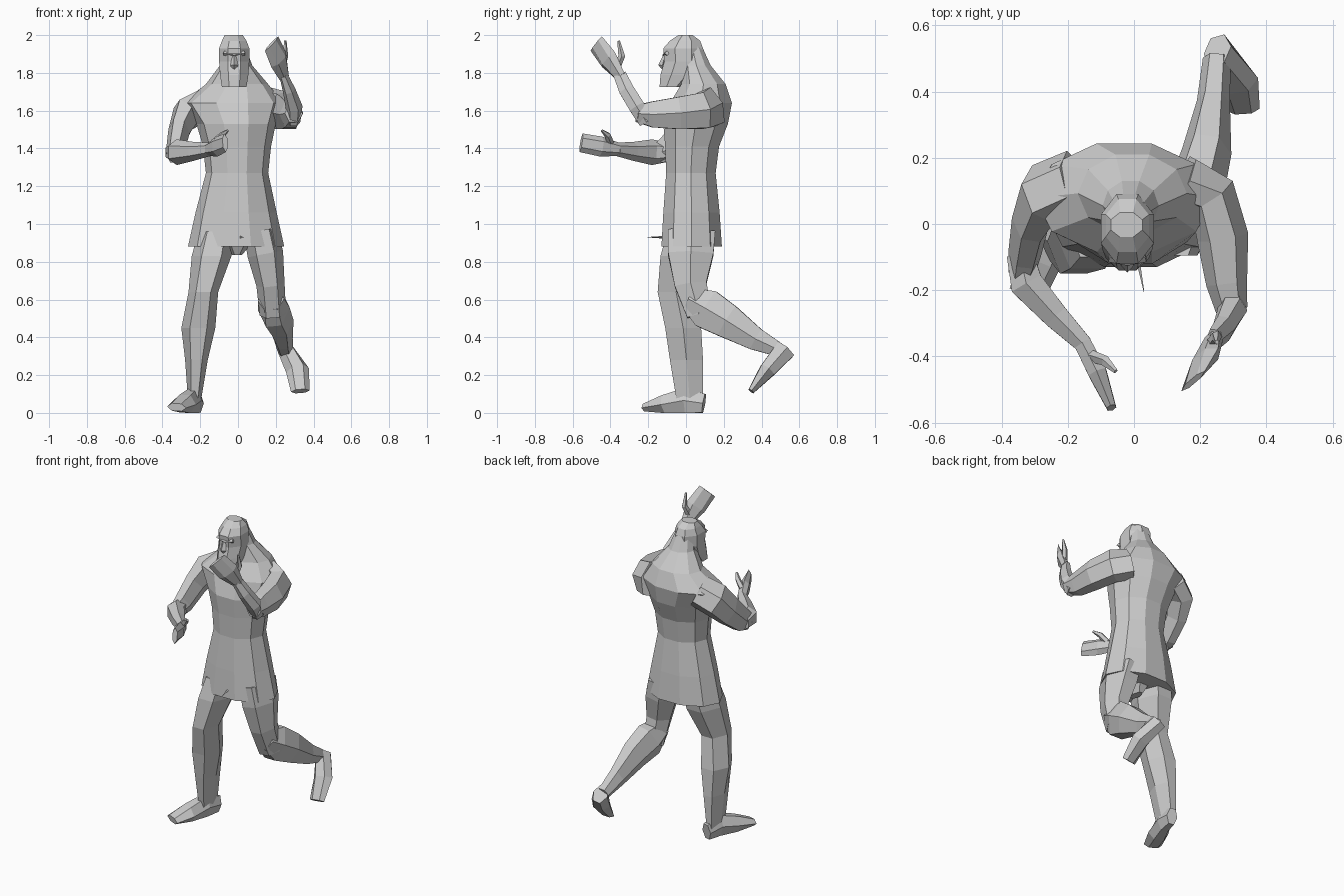
import bpy, bmesh, math
from mathutils import Vector


def loft(name, rings, sides=6, ref=(1, 0, 0), flat=False, turn=0.0):
    """Skin along a path; each ring is x, y, z, half width (along ref), half depth."""
    bm = bmesh.new()
    centres = [Vector(r[:3]) for r in rings]
    angles = [2 * math.pi * (i + turn) / sides for i in range(sides)]
    cmax = max(abs(math.cos(a)) for a in angles)
    smax = max(abs(math.sin(a)) for a in angles)
    loops = []
    for i, r in enumerate(rings):
        t = centres[min(i + 1, len(rings) - 1)] - centres[max(i - 1, 0)]
        t = Vector((0, 0, 1)) if flat else t.normalized()
        u = Vector(ref)
        u = (u - t * u.dot(t)).normalized()
        v = t.cross(u)
        loops.append([bm.verts.new(centres[i] + u * (r[3] * math.cos(a) / cmax)
                                   + v * (r[4] * math.sin(a) / smax)) for a in angles])
    for a, b in zip(loops, loops[1:]):
        for k in range(sides):
            m = (k + 1) % sides
            bm.faces.new((a[k], a[m], b[m], b[k]))
    bm.faces.new(loops[0][::-1])
    bm.faces.new(loops[-1])
    bmesh.ops.recalc_face_normals(bm, faces=bm.faces)
    mesh = bpy.data.meshes.new(name)
    bm.to_mesh(mesh)
    bm.free()
    ob = bpy.data.objects.new(name, mesh)
    bpy.context.collection.objects.link(ob)
    return ob


def stack(name, boxes, sides, turn=0.0):
    """Horizontal rings given as z, x min, x max, y min, y max."""
    rings = [((a + b) / 2, (c + d) / 2, z, (b - a) / 2, (d - c) / 2) for z, a, b, c, d in boxes]
    return loft(name, rings, sides, flat=True, turn=turn)


# Tunic with flared hem, waist, chest, shoulders and sloping hood
stack("tunic", [
    (.88, -.265, .245, -.13, .19), (1.06, -.225, .205, -.12, .178),
    (1.27, -.17, .16, -.105, .157), (1.41, -.185, .175, -.11, .175),
    (1.53, -.22, .20, -.12, .222), (1.64, -.30, .24, -.085, .243),
    (1.74, -.17, .16, -.025, .21), (1.84, -.095, .075, -.02, .13),
    (1.94, -.07, .04, -.02, .085)], 10)

# Head, jaw, nose and brow
stack("head", [
    (1.725, -.085, .045, -.14, -.015), (1.79, -.095, .055, -.135, .06),
    (1.86, -.10, .06, -.115, .09), (1.93, -.10, .06, -.12, .09),
    (1.97, -.085, .045, -.085, .075), (2.0, -.07, .025, -.04, .035)], 8, .5)
loft("nose", [(-.02, -.11, 1.90, .01, .008), (-.02, -.125, 1.84, .02, .022),
              (-.02, -.115, 1.82, .015, .01)], 4)
loft("brow", [(-.075, -.1, 1.905, .012, .015), (-.02, -.112, 1.895, .014, .014),
              (.035, -.1, 1.905, .012, .015)], 4, (0, 0, 1))

# Raised arm
loft("raised_upper_arm", [
    (.15, .14, 1.62, .07, .10), (.235, .09, 1.60, .075, .095),
    (.268, -.04, 1.587, .078, .085), (.28, -.18, 1.58, .062, .068),
    (.295, -.26, 1.585, .048, .045)])
loft("raised_forearm", [
    (.295, -.21, 1.54, .035, .04), (.297, -.26, 1.62, .045, .042),
    (.27, -.315, 1.71, .034, .04), (.24, -.35, 1.79, .022, .034)])
loft("raised_hand", [
    (.242, -.345, 1.78, .034, .022), (.215, -.41, 1.87, .065, .026),
    (.178, -.475, 1.955, .06, .008)], 6, (.065, .05, .09))
loft("raised_thumb", [
    (.23, -.37, 1.82, .018, .02), (.25, -.34, 1.89, .016, .018),
    (.25, -.357, 1.97, .007, .007)], 5)

# Bent arm held in front
loft("bent_upper_arm", [
    (-.18, .13, 1.63, .08, .09), (-.275, .09, 1.58, .08, .095),
    (-.312, .01, 1.49, .058, .085), (-.33, -.09, 1.40, .05, .07),
    (-.34, -.15, 1.37, .04, .05)])
loft("bent_forearm", [
    (-.345, -.09, 1.38, .05, .04), (-.325, -.18, 1.38, .068, .05),
    (-.235, -.28, 1.385, .05, .038), (-.15, -.365, 1.395, .036, .026)], 6, (0, 0, 1))
loft("bent_hand", [
    (-.155, -.36, 1.395, .036, .026), (-.11, -.45, 1.41, .053, .028),
    (-.068, -.555, 1.43, .05, .014)], 6, (0, 0, 1))
loft("bent_thumb", [
    (-.125, -.40, 1.43, .022, .018), (-.085, -.415, 1.47, .018, .016),
    (-.055, -.445, 1.495, .007, .007)], 5, (0, 0, 1))

# Standing leg
stack("standing_leg", [
    (.96, -.21, -.02, -.10, .14), (.83, -.245, -.035, -.135, .12),
    (.64, -.262, -.105, -.15, .045), (.45, -.30, -.12, -.11, .08),
    (.28, -.28, -.16, -.085, .09), (.07, -.265, -.195, -.05, .09)], 6)
loft("standing_foot", [
    (-.215, .095, .05, .035, .05), (-.235, 0, .066, .045, .066),
    (-.28, -.11, .048, .062, .048), (-.325, -.215, .03, .055, .02)])

# Kicked back leg
loft("kicked_thigh", [
    (.12, .03, .96, .09, .125), (.145, .025, .84, .095, .12),
    (.172, .025, .68, .075, .085), (.185, .07, .52, .07, .065)])
loft("kicked_shin", [
    (.175, .02, .60, .07, .06), (.19, .11, .55, .085, .105),
    (.22, .22, .485, .075, .09), (.24, .37, .39, .05, .06),
    (.25, .50, .33, .042, .035)])
loft("kicked_foot", [
    (.252, .525, .335, .045, .055), (.315, .43, .225, .062, .042),
    (.33, .345, .115, .05, .016)])

# Pelvis between the legs and the thin spike at the hem
stack("pelvis", [(.95, -.12, .12, -.09, .13), (.835, -.03, .02, -.03, .06)], 6)
loft("hem_spike", [(.012, -.12, .93, .007, .007), (.03, -.205, .93, .001, .001)], 3)
